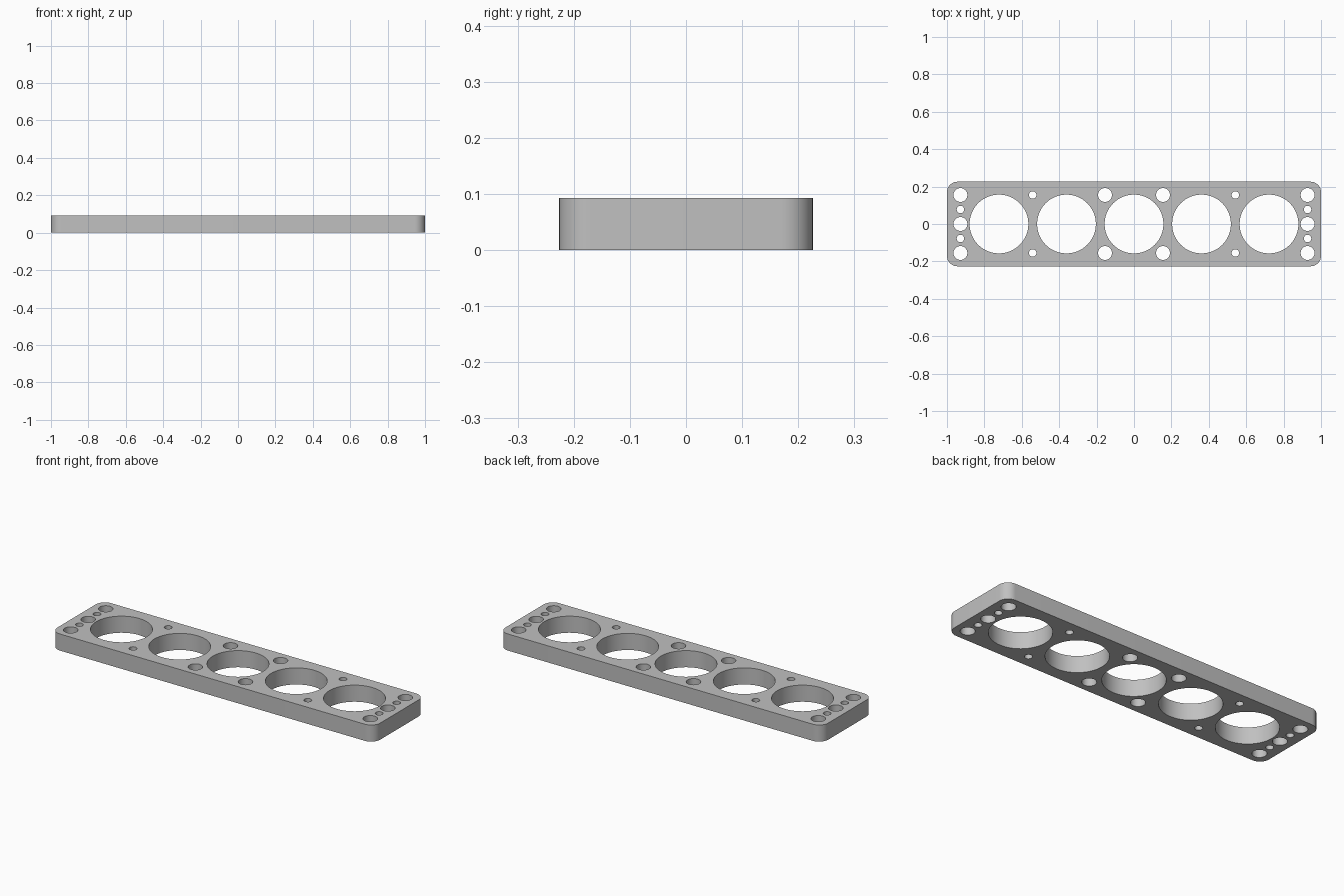
import bpy, bmesh
from math import radians
from mathutils import Matrix

if "Cube" in bpy.data.objects:
    bpy.data.objects.remove(bpy.data.objects["Cube"], do_unlink=True)

HALF_LENGTH, HALF_WIDTH, HEIGHT, CORNER = 1.0, 0.226, 0.093, 0.056
PITCH, ROW = 0.361, 0.155
BORE, BOLT, PIN = 0.157, 0.037, 0.02


def make_object(name, bm):
    mesh = bpy.data.meshes.new(name)
    bm.to_mesh(mesh)
    bm.free()
    obj = bpy.data.objects.new(name, mesh)
    bpy.context.collection.objects.link(obj)
    return obj


# Plate with rounded vertical corners
bm = bmesh.new()
size = Matrix.Diagonal((2 * HALF_LENGTH, 2 * HALF_WIDTH, HEIGHT, 1))
bmesh.ops.create_cube(bm, size=1, matrix=Matrix.Translation((0, 0, HEIGHT / 2)) @ size)
uprights = [e for e in bm.edges if abs(e.verts[0].co.z - e.verts[1].co.z) > HEIGHT / 2]
bmesh.ops.bevel(bm, geom=uprights, offset=CORNER, segments=12, profile=0.5, affect='EDGES')
plate = make_object("drilled_plate", bm)

# Hole layout: five bores, bolt holes and pin holes
holes = [(i * PITCH, 0, BORE) for i in range(-2, 3)]
for side in (-1, 1):
    end = side * 0.928
    holes += [(end, y, BOLT) for y in (-ROW, 0, ROW)]
    holes += [(end, y, PIN) for y in (-ROW / 2, ROW / 2)]
    for y in (-ROW, ROW):
        holes += [(side * ROW, y, BOLT), (side * PITCH * 1.5, y, PIN)]

# Cut every hole through the plate at once
bm = bmesh.new()
for x, y, radius in holes:
    bmesh.ops.create_cone(bm, cap_ends=True, segments=96 if radius == BORE else 48,
                          radius1=radius, radius2=radius, depth=HEIGHT * 2,
                          matrix=Matrix.Translation((x, y, HEIGHT / 2)))
cutter = make_object("hole_cutter", bm)
cutter.hide_render = True

cut = plate.modifiers.new("Holes", 'BOOLEAN')
cut.operation = 'DIFFERENCE'
cut.solver = 'EXACT'
cut.object = cutter
bpy.ops.object.select_all(action='DESELECT')
plate.select_set(True)
bpy.context.view_layer.objects.active = plate
bpy.ops.object.modifier_apply(modifier=cut.name)
bpy.data.objects.remove(cutter, do_unlink=True)

# Plain grey finish
grey = bpy.data.materials.new("grey_metal")
grey.use_nodes = True
colour = (0.53, 0.53, 0.53, 1)
grey.diffuse_color = colour
grey.node_tree.nodes["Principled BSDF"].inputs["Base Color"].default_value = colour
plate.data.materials.clear()
plate.data.materials.append(grey)
bpy.ops.object.shade_smooth_by_angle(angle=radians(30))
